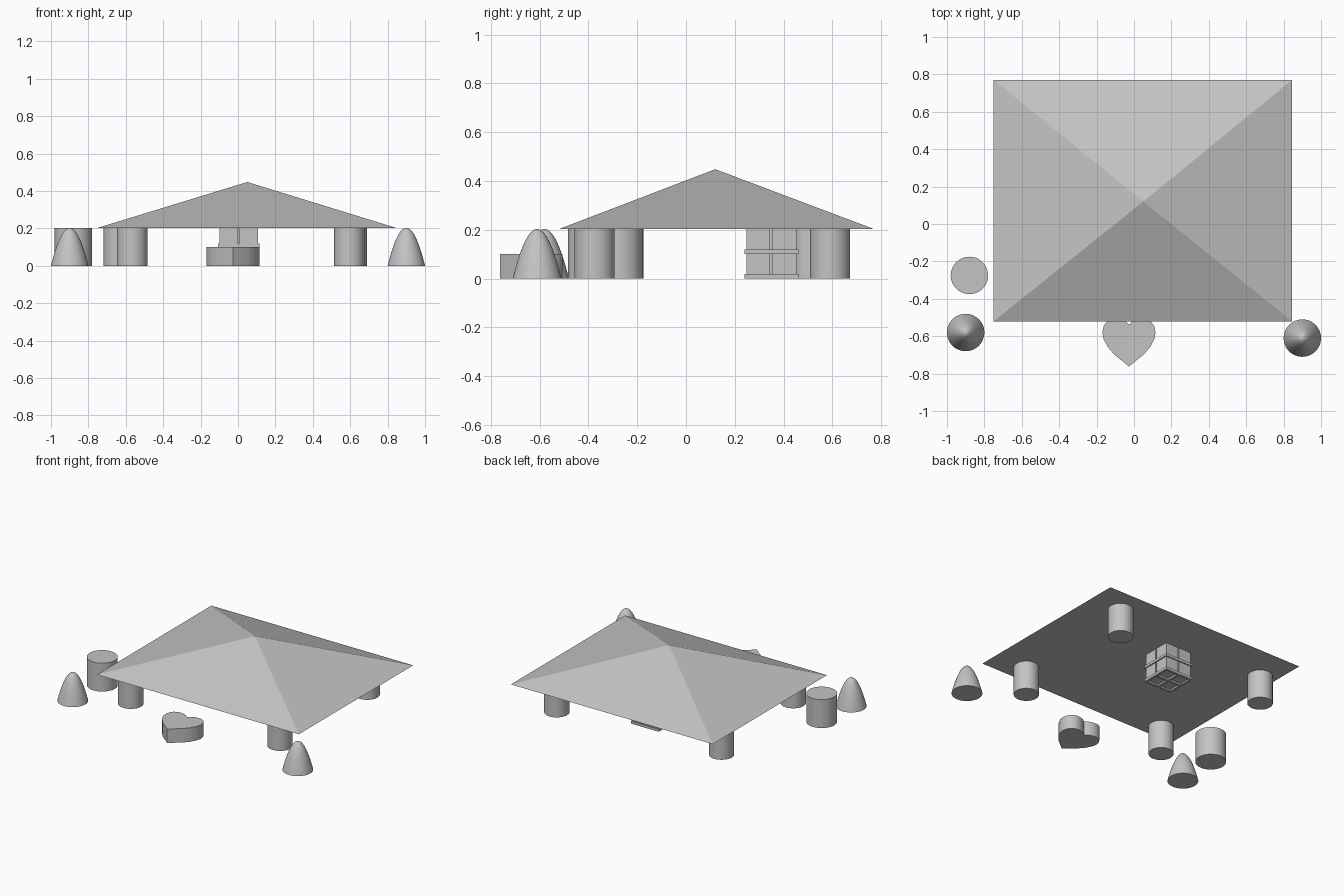
import bpy, bmesh, math
from mathutils import Matrix, Vector

if "Cube" in bpy.data.objects:
    bpy.data.objects.remove(bpy.data.objects["Cube"], do_unlink=True)

grey = bpy.data.materials.new("plain_grey")
grey.use_nodes = True
colour = (0.55, 0.55, 0.55, 1)
grey.diffuse_color = colour
grey.node_tree.nodes["Principled BSDF"].inputs["Base Color"].default_value = colour

H = 0.203  # common height of pillars, cones and roof underside


def finish(bm, name, smooth=False):
    bmesh.ops.recalc_face_normals(bm, faces=bm.faces)
    mesh = bpy.data.meshes.new(name)
    bm.to_mesh(mesh)
    bm.free()
    mesh.materials.append(grey)
    obj = bpy.data.objects.new(name, mesh)
    bpy.context.collection.objects.link(obj)
    if smooth:
        bpy.ops.object.select_all(action="DESELECT")
        obj.select_set(True)
        bpy.context.view_layer.objects.active = obj
        bpy.ops.object.shade_smooth_by_angle(angle=math.radians(35))
    return obj


def pillar(name, x, y, r):
    bm = bmesh.new()
    bmesh.ops.create_cone(bm, cap_ends=True, segments=48, radius1=r, radius2=r,
                          depth=H, matrix=Matrix.Translation((x, y, H / 2)))
    finish(bm, name, True)


def paraboloid(name, x, y, r, rings=16, segments=48):
    bm = bmesh.new()
    # radius falls off evenly, height follows a parabola
    profile = [bm.verts.new((r * (1 - i / rings), 0, H * (1 - (1 - i / rings) ** 2)))
               for i in range(rings + 1)]
    base = bm.verts.new((0, 0, 0))
    chain = [base] + profile
    edges = [bm.edges.new(pair) for pair in zip(chain, chain[1:])]
    bmesh.ops.spin(bm, geom=chain + edges, cent=(0, 0, 0), axis=(0, 0, 1),
                   angle=math.tau, steps=segments)
    bmesh.ops.remove_doubles(bm, verts=bm.verts, dist=1e-5)
    bmesh.ops.translate(bm, verts=bm.verts, vec=(x, y, 0))
    finish(bm, name, True)


def add_box(bm, low, high):
    low, high = Vector(low), Vector(high)
    bmesh.ops.create_cube(bm, size=1, matrix=Matrix.Translation((low + high) / 2)
                          @ Matrix.Diagonal((*(high - low), 1)))


# Pyramid roof
bm = bmesh.new()
corners = [bm.verts.new((x, y, H)) for x, y in
           ((-0.75, -0.52), (0.845, -0.52), (0.845, 0.77), (-0.75, 0.77))]
apex = bm.verts.new((0.05, 0.12, 0.448))
bm.faces.new(corners)
for i in range(4):
    bm.faces.new((corners[i], corners[(i + 1) % 4], apex))
finish(bm, "roof")

# Roof pillars and the free-standing drum
pillar("front_left_pillar", 0.595, -0.375, 0.082)
pillar("back_left_pillar", 0.608, 0.59, 0.082)
pillar("front_right_pillar", -0.566, -0.402, 0.082)
pillar("back_right_pillar", -0.638, 0.51, 0.082)
pillar("drum", -0.88, -0.275, 0.1)

# Rounded cones
paraboloid("right_cone", -0.9, -0.58, 0.1)
paraboloid("left_cone", 0.9, -0.61, 0.1)

# Heart block: half outline mirrored about its own axis
half = [(0, -0.762), (0.03, -0.737), (0.08, -0.697), (0.115, -0.655),
        (0.137, -0.612), (0.142, -0.58), (0.135, -0.545), (0.115, -0.518),
        (0.085, -0.506), (0.05, -0.508), (0.02, -0.52), (0, -0.537)]
outline = half + [(-x, y) for x, y in half[-2:0:-1]]
bm = bmesh.new()
face = bm.faces.new([bm.verts.new((x - 0.027, y, 0)) for x, y in outline])
top = bmesh.ops.extrude_face_region(bm, geom=[face], use_keep_orig=True)["geom"]
bmesh.ops.translate(bm, verts=[v for v in top if isinstance(v, bmesh.types.BMVert)],
                    vec=(0, 0, 0.1))
finish(bm, "heart_block", True)

# Cube of eight blocks around a core
cx, cy, half_w, gap = 0.004, 0.35, 0.103, 0.005
floor, mid = 0.012, 0.11
bm = bmesh.new()
add_box(bm, (cx - 0.09, cy - 0.09, 0.02), (cx + 0.09, cy + 0.09, H))
for sx in (-1, 1):
    for sy in (-1, 1):
        for z0, z1 in ((floor, mid - gap), (mid + gap, H)):
            xs = sorted((cx + sx * gap, cx + sx * half_w))
            ys = sorted((cy + sy * gap, cy + sy * half_w))
            add_box(bm, (xs[0], ys[0], z0), (xs[1], ys[1], z1))
finish(bm, "block_cube")

# Thin bars round the cube's waist and foot, and a cross beneath
bm = bmesh.new()
reach = half_w + 0.006
for z in (0.001, mid - 0.009):
    for s in (-1, 1):
        e = s * half_w
        add_box(bm, (cx - reach, cy + e - 0.008, z), (cx + reach, cy + e + 0.008, z + 0.018))
        add_box(bm, (cx + e - 0.008, cy - reach, z), (cx + e + 0.008, cy + reach, z + 0.018))
add_box(bm, (cx - reach, cy - 0.008, 0), (cx + reach, cy + 0.008, 0.018))
add_box(bm, (cx - 0.008, cy - reach, 0), (cx + 0.008, cy + reach, 0.018))
finish(bm, "cube_bars")
